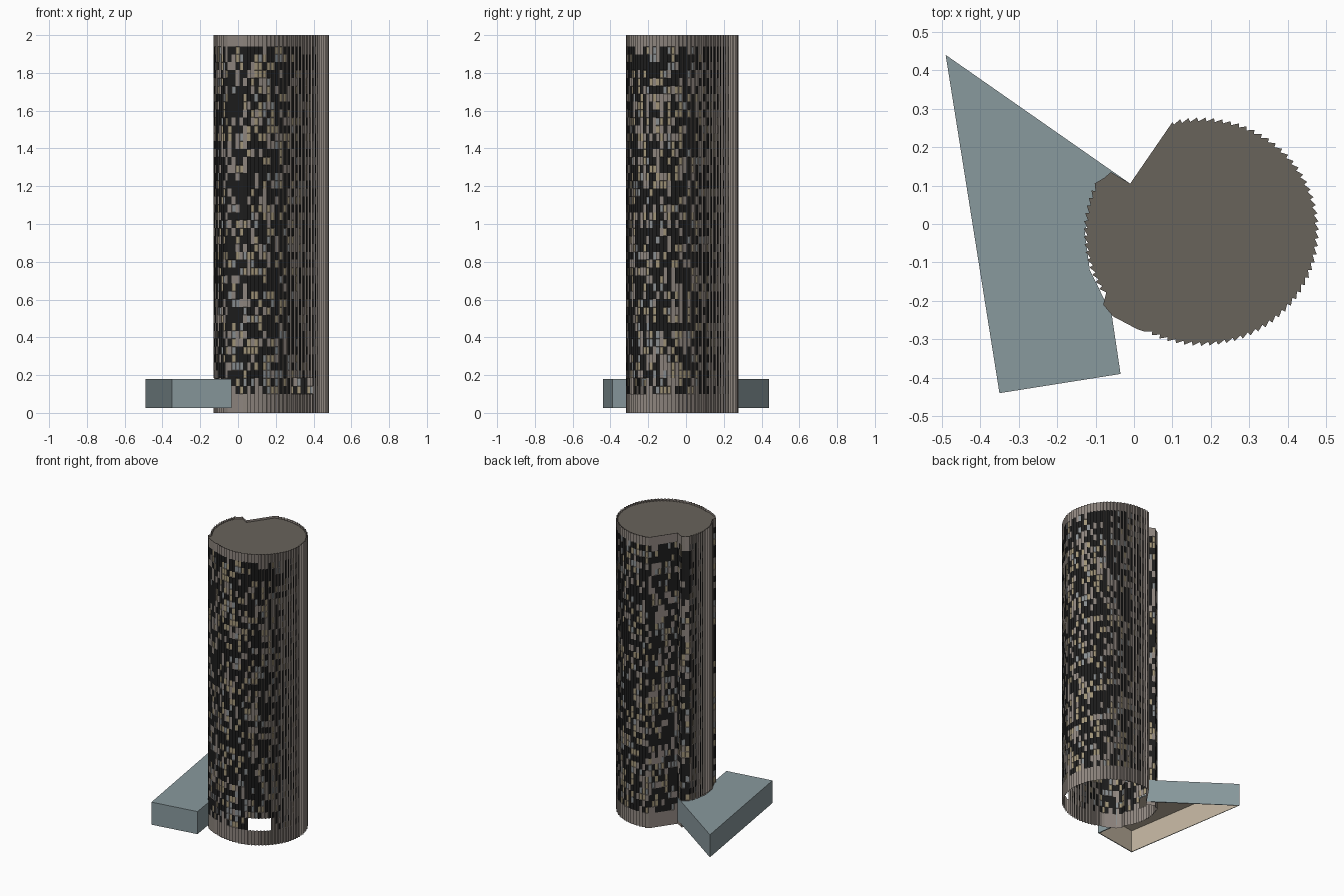
import bpy, bmesh, math, random
from mathutils import Vector

if "Cube" in bpy.data.objects:
    bpy.data.objects.remove(bpy.data.objects["Cube"])

random.seed(4)


def mat(name, r, g, b):
    m = bpy.data.materials.new(name)
    m.diffuse_color = (r, g, b, 1)
    m.use_nodes = True
    m.node_tree.nodes["Principled BSDF"].inputs["Base Color"].default_value = m.diffuse_color
    return m


WALL = mat("stone", 0.27, 0.235, 0.21)
DARK = mat("dark_glass", 0.012, 0.012, 0.012)
TAN = mat("tan_blind", 0.36, 0.30, 0.19)
GREY = mat("grey_glass", 0.25, 0.27, 0.28)
ROOF = mat("roof_grey", 0.14, 0.125, 0.105)
BLUE = mat("blue_grey", 0.25, 0.32, 0.34)
INNER = mat("inner_tan", 0.55, 0.47, 0.36)


def finish(bm, name, mats):
    me = bpy.data.meshes.new(name)
    bm.to_mesh(me)
    bm.free()
    ob = bpy.data.objects.new(name, me)
    bpy.context.collection.objects.link(ob)
    for m in mats:
        me.materials.append(m)
    return ob


def saw_arc(a0, a1, n):
    """Saw-tooth arc: long window face, then a short return."""
    pts = []
    step = (a1 - a0) / n
    for i in range(n):
        for k, inset in ((0, 0.0), (0.85, 0.010)):
            a = math.radians(a0 + step * (i + k))
            pts.append((0.175 + (0.306 - inset) * math.cos(a),
                        -0.02 + (0.297 - inset) * math.sin(a)))
    return pts


def line(p, q):
    """Flat wall split into window bays, excluding the end point."""
    p, q = Vector(p), Vector(q)
    n = max(1, round((q - p).length / 0.022))
    return [tuple(p.lerp(q, i / n)) for i in range(n)]


# Tower outline, counter-clockwise: big arc, notch, west arc, flat corner
outline = saw_arc(-119, 104.5, 54)
outline += line((0.10, 0.265), (-0.01, 0.105))
outline += line((-0.01, 0.105), (-0.06, 0.135))
outline += line((-0.06, 0.135), (-0.095, 0.105))
outline += saw_arc(155, 214, 15)
outline += line((-0.08, -0.21), (-0.055, -0.24))
outline += line((-0.055, -0.24), (0.03, -0.285))

# Tower facade: base band, 44 window floors, parapet band
FLOORS = 44
levels = [0] + [0.1 + 1.84 * i / FLOORS for i in range(FLOORS + 1)] + [2]
bm = bmesh.new()
grid = [[bm.verts.new((x, y, z)) for x, y in outline] for z in levels]
n = len(outline)
groups = {1: [], 2: [], 3: []}
for r in range(len(levels) - 1):
    for i in range(n):
        j = (i + 1) % n
        p, q = Vector(outline[i]), Vector(outline[j])
        mid = (p + q) / 2
        # low openings on the front right and towards the annex
        front_gap = 0.28 < mid.x < 0.40 and mid.y < -0.2
        west_gap = mid.x < -0.1 and -0.1 < mid.y < 0.02
        if r in (1, 2) and (front_gap or west_gap):
            continue
        f = bm.faces.new((grid[r][i], grid[r][j], grid[r + 1][j], grid[r + 1][i]))
        if 0 < r <= FLOORS and (q - p).length > 0.016:
            kind = random.choices((0, 1, 2, 3), (20, 55, 16, 9))[0]
            if kind:
                groups[kind].append(f)
# recessed windows
for kind, faces in groups.items():
    bmesh.ops.inset_individual(bm, faces=faces, thickness=0.0025, depth=-0.003)
    for f in faces:
        f.material_index = kind
finish(bm, "tower_facade", (WALL, DARK, TAN, GREY))

# Tower roof just under the parapet
bm = bmesh.new()
bm.faces.new([bm.verts.new((x, y, 1.985)) for x, y in outline])
finish(bm, "tower_roof", (ROOF,))

# Low annex: roof and outer walls, open below and against the tower
plan = [(-0.01, 0.105), (-0.49, 0.44), (-0.35, -0.44), (-0.035, -0.39), (-0.058, -0.235)]
plan_inner = [(-0.115, -0.12), (-0.128, -0.02), (-0.09, 0.10)]
bm = bmesh.new()
top = [bm.verts.new((x, y, 0.18)) for x, y in plan + plan_inner]
low = [bm.verts.new((x, y, 0.025)) for x, y in plan]
bm.faces.new(top)
for i in range(len(plan) - 1):
    bm.faces.new((low[i], low[i + 1], top[i + 1], top[i]))
bmesh.ops.recalc_face_normals(bm, faces=bm.faces)
bm.faces.ensure_lookup_table()
if bm.faces[0].normal.z < 0:
    bmesh.ops.reverse_faces(bm, faces=bm.faces)
annex = finish(bm, "annex", (BLUE, INNER))
sol = annex.modifiers.new("thickness", 'SOLIDIFY')
sol.thickness = 0.008
sol.offset = -1
sol.material_offset = 1
